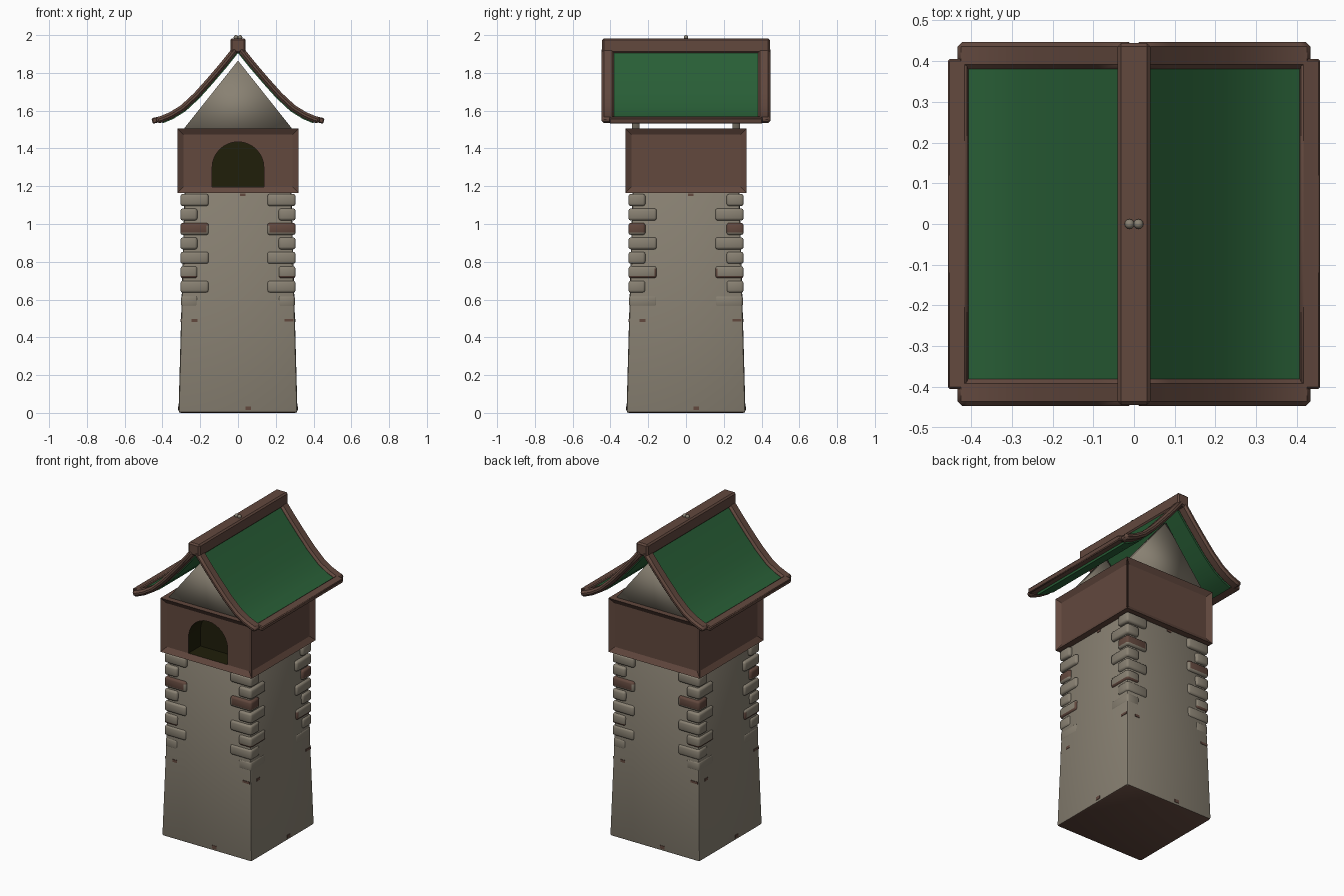
import bpy, bmesh, math
from mathutils import Matrix, Vector

cube = bpy.data.objects.get("Cube")
if cube:
    bpy.data.objects.remove(cube, do_unlink=True)


def material(name, rgb):
    m = bpy.data.materials.new(name)
    m.use_nodes = True
    m.diffuse_color = (*rgb, 1)
    m.node_tree.nodes["Principled BSDF"].inputs["Base Color"].default_value = (*rgb, 1)
    return m


STONE = material("warm_grey_stone", (0.25, 0.22, 0.17))
WOOD = material("brown_wood", (0.122, 0.065, 0.048))
GREEN = material("green_roof", (0.022, 0.115, 0.038))
DARK = material("dark_opening", (0.014, 0.013, 0.003))


def finish(name, bm, mats, angle=35):
    bmesh.ops.recalc_face_normals(bm, faces=bm.faces)
    mesh = bpy.data.meshes.new(name)
    bm.to_mesh(mesh)
    bm.free()
    for m in mats:
        mesh.materials.append(m)
    ob = bpy.data.objects.new(name, mesh)
    bpy.context.collection.objects.link(ob)
    bpy.ops.object.select_all(action='DESELECT')
    ob.select_set(True)
    bpy.context.view_layer.objects.active = ob
    if angle:
        bpy.ops.object.shade_smooth_by_angle(angle=math.radians(angle))
    return ob


def merge(target, part):
    tmp = bpy.data.meshes.new("tmp")
    part.to_mesh(tmp)
    part.free()
    target.from_mesh(tmp)
    bpy.data.meshes.remove(tmp)


def block(center, size, bevel=0, segments=2):
    bm = bmesh.new()
    bmesh.ops.create_cube(bm, size=1)
    bmesh.ops.scale(bm, vec=size, verts=bm.verts)
    if bevel:
        bmesh.ops.bevel(bm, geom=bm.edges[:], offset=bevel, segments=segments,
                        profile=0.5, affect='EDGES')
    bmesh.ops.translate(bm, vec=center, verts=bm.verts)
    return bm


# Tapered tower with a brown underside
TOWER_TOP = 1.17


def tower_half(z):
    return 0.315 - 0.032 * z / TOWER_TOP


bm = block((0, 0, TOWER_TOP / 2), (2, 2, TOWER_TOP), 0)
for v in bm.verts:
    h = tower_half(v.co.z)
    v.co.x *= h
    v.co.y *= h
bmesh.ops.bevel(bm, geom=bm.edges[:], offset=0.012, segments=2, profile=0.5, affect='EDGES')
for f in bm.faces:
    f.normal_update()
    f.material_index = int(f.normal.z < -0.9)
finish("tower", bm, [STONE, WOOD])

# Corner stones, alternating long and short, some with a worn brown half
stones = bmesh.new()
for i in range(8):
    z = 1.127 - 0.0765 * i
    outer = 0.305 if i < 7 else 0.301
    size = (0.15, 0.09, 0.064) if i % 2 == 0 else (0.09, 0.15, 0.064)
    for sx in (-1, 1):
        for sy in (-1, 1):
            c = (sx * (outer - size[0] / 2), sy * (outer - size[1] / 2), z)
            part = block(c, size, 0.013)
            if i in (2, 5):
                side = 1 if i == 2 else -1
                bmesh.ops.bisect_plane(part, geom=part.verts[:] + part.edges[:] + part.faces[:],
                                       plane_co=(0, 0, z), plane_no=(0.15 * sx, 0.15 * sy, 1))
                for f in part.faces:
                    d = f.calc_center_median() - Vector(c)
                    f.material_index = int(side * (d.z + 0.15 * (sx * d.x + sy * d.y)) > 0)
            merge(stones, part)
finish("corner_stones", stones, [STONE, WOOD], 50)

# Small worn patches on every wall: across, height, width, tall
chips = bmesh.new()
for turn in range(4):
    for u, z, w, h in ((0.055, 0.025, 0.03, 0.02), (0.025, 1.155, 0.03, 0.015),
                       (-0.23, 0.49, 0.03, 0.016), (0.27, 0.49, 0.05, 0.014)):
        part = block((u, -tower_half(z), z), (w, 0.006, h))
        bmesh.ops.rotate(part, verts=part.verts, cent=(0, 0, 0),
                         matrix=Matrix.Rotation(turn * math.pi / 2, 3, 'Z'))
        merge(chips, part)
finish("worn_patches", chips, [WOOD], 0)

# Wooden chamber with recessed panels and an arched niche in front
bm = block((0, 0, 1.335), (0.64, 0.64, 0.34))
sides = [f for f in bm.faces if abs(f.normal.z) < 0.5]
bmesh.ops.inset_individual(bm, faces=sides, thickness=0.045, depth=-0.02)
bm.normal_update()
panel = min(sides, key=lambda f: f.calc_center_median().y)
corners = sorted(panel.verts, key=lambda v: (v.co.z, v.co.x))
low_l, low_r, high_l, high_r = corners
y, base = low_l.co.y, low_l.co.z
radius, spring = 0.137, 1.298
arch = [(-radius, base)]
arch += [(-radius * math.cos(math.pi * k / 16), spring + radius * math.sin(math.pi * k / 16))
         for k in range(17)]
arch += [(radius, base)]
front = [bm.verts.new((x, y, z)) for x, z in arch]
back = [bm.verts.new((x, y + 0.12, z)) for x, z in arch]
bmesh.ops.delete(bm, geom=[panel], context='FACES_ONLY')
bm.faces.new([low_l] + front + [low_r, high_r, high_l])
niche = [bm.faces.new(back)]
for a in range(len(arch)):
    b = (a + 1) % len(arch)
    niche.append(bm.faces.new((front[a], front[b], back[b], back[a])))
for f in niche:
    f.material_index = 1
finish("chamber", bm, [WOOD, DARK], 20)

# Triangular gable walls
for name, y in (("front_gable", -0.265), ("back_gable", 0.265)):
    bm = bmesh.new()
    ends = [[bm.verts.new((x, y + d, z)) for x, z in ((-0.29, 1.5), (0.29, 1.5), (0, 1.865))]
            for d in (-0.02, 0.02)]
    for e in ends:
        bm.faces.new(e)
    for a in range(3):
        b = (a + 1) % 3
        bm.faces.new((ends[0][a], ends[0][b], ends[1][b], ends[1][a]))
    finish(name, bm, [STONE], 180)

# Roof parts follow one sweeping slope and are mirrored across the ridge
SLOPE = [(0.02, 1.937), (0.09, 1.85), (0.16, 1.768), (0.23, 1.69), (0.30, 1.625),
         (0.36, 1.588), (0.41, 1.567), (0.435, 1.561), (0.457, 1.556)]


def slope_slab(name, first, last, top, bottom, spans, mat, bevel=0):
    bm = bmesh.new()
    for y0, y1 in spans:
        rings = []
        for i in range(first, last + 1):
            p = Vector(SLOPE[i])
            t = Vector(SLOPE[min(i + 1, len(SLOPE) - 1)]) - Vector(SLOPE[max(i - 1, 0)])
            n = Vector((-t.y, t.x)).normalized()
            hi, lo = p + n * top, p + n * bottom
            rings.append([bm.verts.new((q.x, yy, q.y)) for q, yy in
                          ((hi, y0), (hi, y1), (lo, y1), (lo, y0))])
        for r, s in zip(rings, rings[1:]):
            for a in range(4):
                b = (a + 1) % 4
                bm.faces.new((r[a], r[b], s[b], s[a]))
        bm.faces.new(rings[0])
        bm.faces.new(rings[-1])
    ob = finish(name, bm, [mat])
    ob.modifiers.new("mirror", 'MIRROR').use_clip = False
    if bevel:
        mod = ob.modifiers.new("bevel", 'BEVEL')
        mod.width, mod.segments, mod.limit_method = bevel, 1, 'ANGLE'
        mod.angle_limit = math.radians(50)


slope_slab("roof_panels", 0, 6, -0.01, -0.036, [(-0.385, 0.385)], GREEN)
slope_slab("roof_side_rails", 0, 7, 0.004, -0.031, [(-0.447, -0.38), (0.38, 0.447)], WOOD, 0.012)
slope_slab("roof_eave_rails", 6, 8, 0.004, -0.026, [(-0.405, 0.405)], WOOD, 0.005)

# Ridge beam and its two pegs
finish("ridge_beam", block((0, 0, 1.943), (0.082, 0.888, 0.078), 0.009, 1), [WOOD], 0)
bm = bmesh.new()
for x in (-0.011, 0.011):
    bmesh.ops.create_uvsphere(bm, u_segments=12, v_segments=8, radius=0.012,
                              matrix=Matrix.Translation((x, 0, 1.988)))
finish("ridge_pegs", bm, [STONE], 60)
